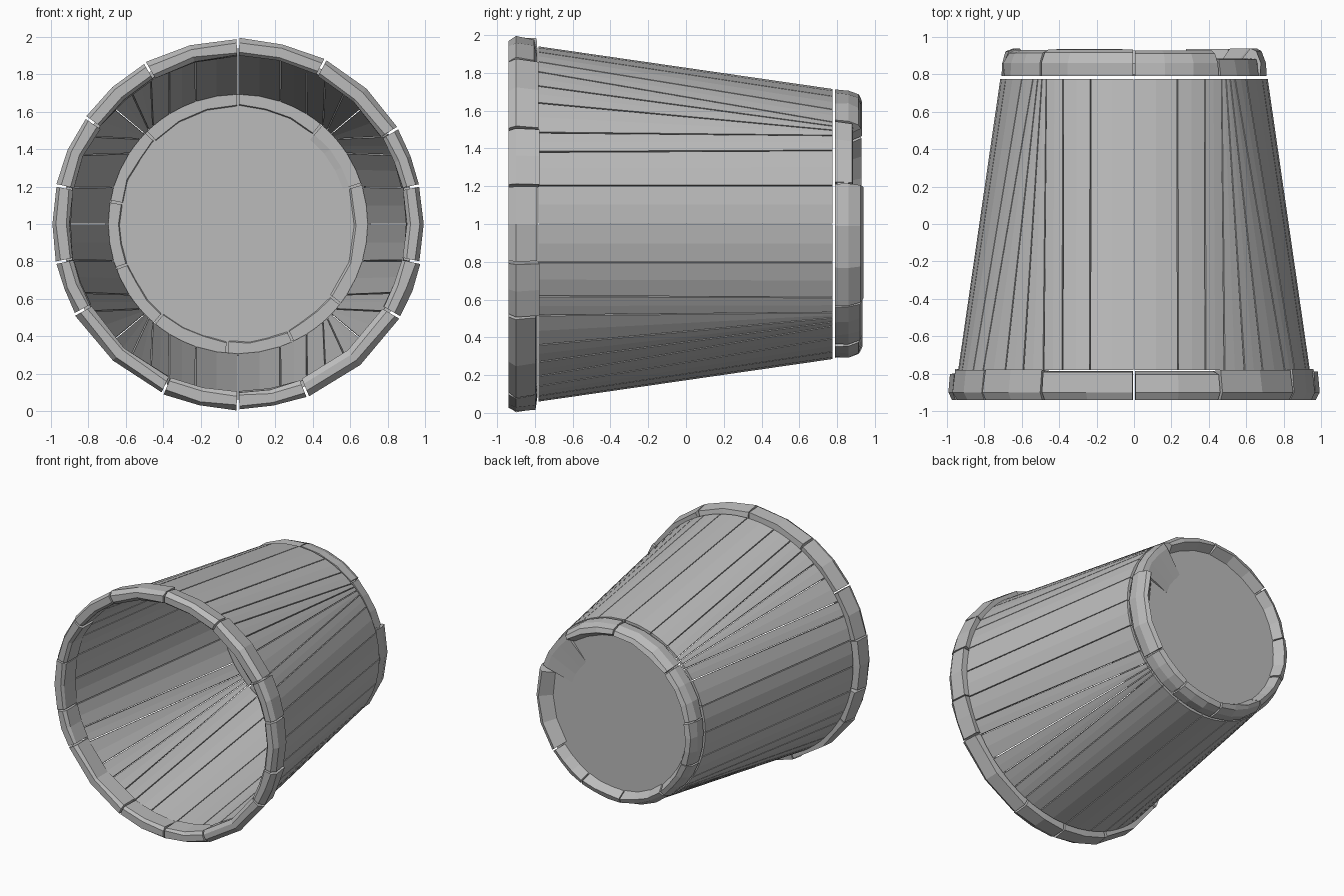
import bpy, bmesh, math, random

random.seed(4)
cube = bpy.data.objects.get("Cube")
if cube:
    bpy.data.objects.remove(cube)

grey = bpy.data.materials.new("weathered_grey")
grey.use_nodes = True
grey.diffuse_color = (0.5, 0.5, 0.5, 1)
grey.node_tree.nodes["Principled BSDF"].inputs["Base Color"].default_value = (0.5, 0.5, 0.5, 1)

HALF = 0.78   # half length of the tapered wall


def polar(radius, y, degrees):
    a = math.radians(degrees)
    return (radius * math.cos(a), y, 1 + radius * math.sin(a))


def sweep(bm, section, start, end, steps, jitter=0.0):
    """Closed block: section of (radius, y) swept between two (front, back) seams."""
    loops = []
    for i in range(steps + 1):
        t = i / steps
        front = start[0] + (end[0] - start[0]) * t
        back = start[1] + (end[1] - start[1]) * t
        loop = []
        for radius, y in section:
            k = min(max((y + HALF) / (2 * HALF), 0), 1)
            r = radius - random.uniform(0, jitter)
            loop.append(bm.verts.new(polar(r, y, front + (back - front) * k)))
        loops.append(loop)
    n = len(section)
    for a, b in zip(loops, loops[1:]):
        for j in range(n):
            bm.faces.new((a[j], a[(j + 1) % n], b[(j + 1) % n], b[j]))
    bm.faces.new(loops[0])
    bm.faces.new(loops[-1])


def finish(bm, name):
    bmesh.ops.recalc_face_normals(bm, faces=bm.faces[:])
    mesh = bpy.data.meshes.new(name)
    bm.to_mesh(mesh)
    bm.free()
    mesh.materials.append(grey)
    obj = bpy.data.objects.new(name, mesh)
    bpy.context.collection.objects.link(obj)


def pairs(seams):
    """Neighbouring seams around the full circle."""
    first = tuple(v + 360 for v in seams[0])
    return zip(seams, seams[1:] + [first])


# Tapered wall of staves; narrow wedges fill the diagonals
quarter = [(0, 0), (12.5, 16.5), (24, 33), (31, 41), (43, 44), (51, 46.5),
           (59, 49), (66, 58), (75.5, 71), (90, 90)]
half = quarter + [(180 - f, 180 - b) for f, b in quarter[-2::-1]]
seams = half + [(180 + f, 180 + b) for f, b in half[1:-1]]
bm = bmesh.new()
for a, b in pairs(seams):
    section = [(0.94, -HALF), (0.715, 0.775), (0.693, 0.775), (0.905, -HALF)]
    gap = 0.22
    sweep(bm, section, (a[0] + gap, a[1] + gap), (b[0] - gap, b[1] - gap), 2)
finish(bm, "wall_staves")

# Chunky blocks around the open mouth
bm = bmesh.new()
mouth = [-168, -151, -114, -90, -68, -30, -12, 12, 31, 62, 90, 120, 145, 168]
for a, b in pairs([(s, s) for s in mouth]):
    section = [(0.905, -0.92), (0.925, -0.94), (0.975, -0.94), (1.0, -0.9),
               (0.985, -0.785 + random.uniform(-0.02, 0.01)), (0.905, -0.785)]
    sweep(bm, section, (a[0] + 0.4,) * 2, (b[0] - 0.4,) * 2, 2, 0.012)
finish(bm, "mouth_rim_blocks")

# Blocks around the closed end, sloping inward to the floor
bm = bmesh.new()
base = [-160, -130, -95, -65, -38, 18, 50, 90, 135, 170]
for a, b in pairs([(s, s) for s in base]):
    inner = 0.61 if a[0] != -38 else 0.58
    crest = 0.94 - random.uniform(0, 0.015)
    section = [(inner, 0.85), (0.655, crest), (0.69, crest - 0.015),
               (0.715, 0.86), (0.715, 0.79), (0.64, 0.79)]
    if a[0] == 18:   # low wedge reaching toward the centre
        section = [(0.4, 0.855), (0.66, 0.885), (0.7, 0.88), (0.715, 0.79), (0.64, 0.79)]
    sweep(bm, section, (a[0] + 0.5,) * 2, (b[0] - 0.5,) * 2, 3, 0.012)
finish(bm, "base_rim_blocks")

# Floor slab
bm = bmesh.new()
rings = [[bm.verts.new(polar(0.695, y, i * 15)) for i in range(24)] for y in (0.8, 0.86)]
for ring in rings:
    bm.faces.new(ring)
for i in range(24):
    j = (i + 1) % 24
    bm.faces.new((rings[0][i], rings[0][j], rings[1][j], rings[1][i]))
finish(bm, "floor_slab")
